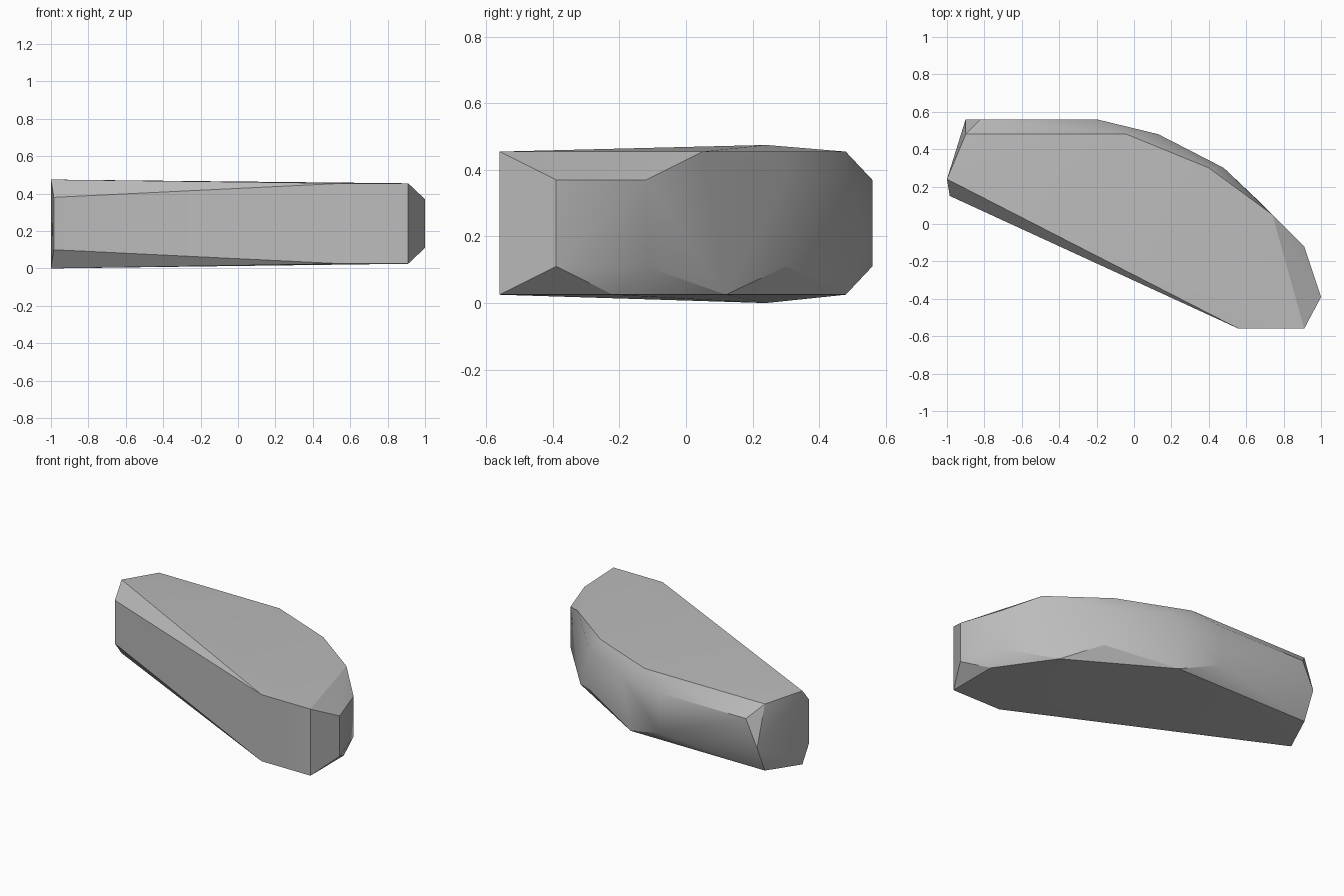
import bpy, bmesh, math

cube = bpy.data.objects.get("Cube")
if cube:
    bpy.data.objects.remove(cube, do_unlink=True)

# Heights of the flat caps and of the bevel lines below and above them
BOTTOM, LOW, HIGH, TOP = 0.025, 0.11, 0.37, 0.455


def add_ring(bm, points, z):
    """Add one level of outline points at height z."""
    for x, y in points:
        bm.verts.new((x, y, z))


bm = bmesh.new()

# Corners shared by the top and bottom caps: blunt nose and narrow tail
shared_cap = [(0.56, -0.56), (0.91, -0.56), (-0.9, 0.48)]
# Corners shared by both bevel lines along the curved back
shared_side = [(1, -0.39), (0.91, -0.12), (0.48, 0.3), (-0.2, 0.56)]

for z in (BOTTOM, TOP):
    add_ring(bm, shared_cap, z)
for z in (LOW, HIGH):
    add_ring(bm, shared_side, z)

# Irregular chips that differ between the upper and lower edges
add_ring(bm, [(0.74, 0.05), (0.4, 0.3), (-0.04, 0.48)], TOP)
add_ring(bm, [(0.91, -0.22), (0.67, 0.12), (0.06, 0.48)], BOTTOM)
add_ring(bm, [(0.13, 0.48), (-0.82, 0.56)], HIGH)
add_ring(bm, [(-0.9, 0.56)], 0.2)

# Tail tip: slightly flared end and the chamfered front edge
for z in (0, 0.475):
    add_ring(bm, [(-1, 0.24)], z)
for z in (0.1, 0.38):
    add_ring(bm, [(-0.985, 0.15)], z)

# Wrap the outline levels into one faceted solid
hull = bmesh.ops.convex_hull(bm, input=bm.verts[:])
loose = [v for v in bm.verts if not v.link_faces]
bmesh.ops.delete(bm, geom=loose, context='VERTS')
bmesh.ops.dissolve_limit(bm, angle_limit=math.radians(0.5),
                         verts=bm.verts[:], edges=bm.edges[:])
bmesh.ops.recalc_face_normals(bm, faces=bm.faces[:])

mesh = bpy.data.meshes.new("rock_slab")
bm.to_mesh(mesh)
bm.free()
rock = bpy.data.objects.new("rock_slab", mesh)
bpy.context.collection.objects.link(rock)

# Plain grey stone
stone = bpy.data.materials.new("grey_stone")
stone.use_nodes = True
colour = (0.5, 0.5, 0.5, 1)
stone.diffuse_color = colour
stone.node_tree.nodes["Principled BSDF"].inputs["Base Color"].default_value = colour
mesh.materials.append(stone)

# Soft shading along the back, crisp edges around the caps
bpy.ops.object.select_all(action='DESELECT')
rock.select_set(True)
bpy.context.view_layer.objects.active = rock
bpy.ops.object.shade_smooth_by_angle(angle=math.radians(30))
